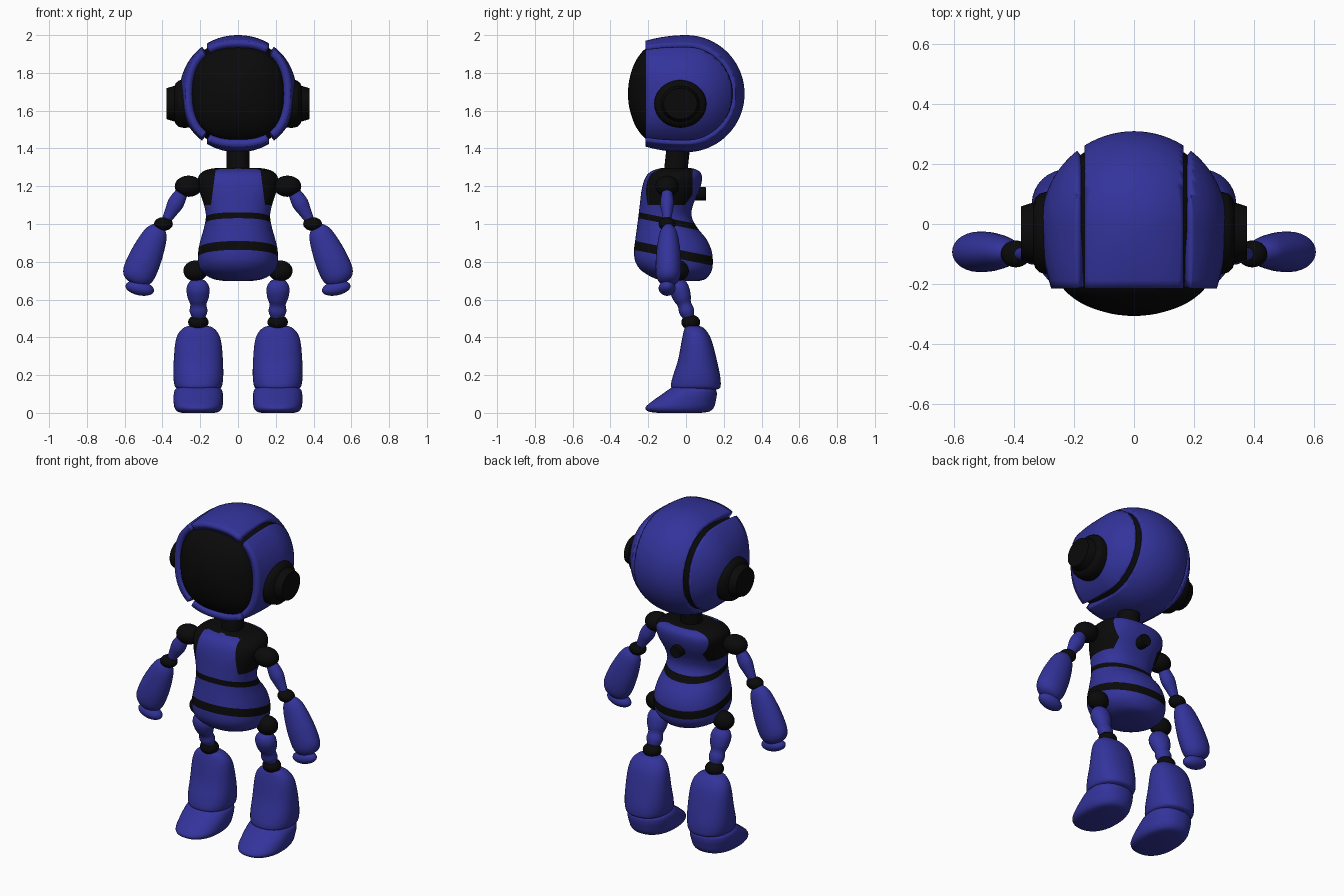
import bpy, bmesh, math
from mathutils import Vector, Matrix

if "Cube" in bpy.data.objects:
    bpy.data.objects.remove(bpy.data.objects["Cube"])


def material(name, rgb):
    m = bpy.data.materials.new(name)
    m.diffuse_color = (*rgb, 1)
    m.use_nodes = True
    m.node_tree.nodes["Principled BSDF"].inputs["Base Color"].default_value = m.diffuse_color
    return m


BLUE = material("blue", (0.033, 0.033, 0.33))
BLACK = material("black", (0.003, 0.003, 0.003))


def finish(name, bm, mats, angle=40):
    bmesh.ops.recalc_face_normals(bm, faces=bm.faces)
    me = bpy.data.meshes.new(name)
    bm.to_mesh(me)
    bm.free()
    ob = bpy.data.objects.new(name, me)
    bpy.context.collection.objects.link(ob)
    for m in mats:
        me.materials.append(m)
    bpy.ops.object.select_all(action='DESELECT')
    ob.select_set(True)
    bpy.context.view_layer.objects.active = ob
    bpy.ops.object.shade_smooth_by_angle(angle=math.radians(angle))
    return ob


def smooth_rows(rows, steps):
    """Catmull-Rom interpolation of the cross-section table."""
    if steps < 2:
        return rows
    out = []
    for i in range(len(rows) - 1):
        quad = [rows[max(i - 1, 0)], rows[i], rows[i + 1], rows[min(i + 2, len(rows) - 1)]]
        for k in range(steps):
            t = k / steps
            out.append([0.5 * (2 * b + (c - a) * t + (2 * a - 5 * b + 4 * c - d) * t * t
                               + (3 * b - a - 3 * c + d) * t ** 3) for a, b, c, d in zip(*quad)])
    return out + [rows[-1]]


def loft(rows, steps=4, seg=40, caps=(True, True), mat=Matrix()):
    """Rows are (z, centre x, centre y, radius x, radius y, squareness)."""
    bm = bmesh.new()
    rings = []
    for z, cx, cy, rx, ry, n in smooth_rows(rows, steps):
        ring = []
        for i in range(seg):
            a = 2 * math.pi * i / seg
            c, s = math.cos(a), math.sin(a)
            k = (abs(c) ** n + abs(s) ** n) ** (-1 / n)
            ring.append(bm.verts.new(mat @ Vector((cx + rx * c * k, cy + ry * s * k, z))))
        rings.append(ring)
    for a, b in zip(rings, rings[1:]):
        for i in range(seg):
            j = (i + 1) % seg
            bm.faces.new((a[i], a[j], b[j], b[i]))
    if caps[0]:
        bm.faces.new(rings[0])
    if caps[1]:
        bm.faces.new(rings[-1])
    return bm


def ball(name, centre, radii, mat, tilt=0):
    bm = bmesh.new()
    m = Matrix.Translation(centre) @ Matrix.Rotation(tilt, 4, 'Y') @ Matrix.Diagonal((*radii, 1))
    bmesh.ops.create_uvsphere(bm, u_segments=28, v_segments=18, radius=1, matrix=m)
    return finish(name, bm, [mat])


def limb(name, p, q, radii, mat, squash=1.0):
    """Round limb from p to q with (fraction, radius) stations."""
    p, q = Vector(p), Vector(q)
    d = q - p
    rot = Vector((0, 0, 1)).rotation_difference(d).to_matrix().to_4x4()
    rows = [(t * d.length, 0, 0, r, r * squash, 2) for t, r in radii]
    return finish(name, loft(rows, 4, 28, mat=Matrix.Translation(p) @ rot), [mat])


def cut(bm, co, no):
    bmesh.ops.bisect_plane(bm, geom=bm.verts[:] + bm.edges[:] + bm.faces[:],
                           plane_co=co, plane_no=no, dist=1e-5)


# ---------- head: local z runs front to back ----------
HEAD = Matrix.Translation((0, 0, 1.69)) @ Matrix.Rotation(math.radians(-90), 4, 'X')
R = 0.31
face = [(-.308, 0, 0, .004, .004, 2), (-.30, 0, 0, .075, .075, 2.1), (-.275, 0, 0, .155, .155, 2.4),
        (-.24, 0, 0, .212, .212, 2.6), (-.20, 0, 0, .245, .245, 2.5), (-.1, 0, 0, .275, .275, 2.1),
        (0, 0, 0, .292, .292, 2)]
face += [(.292 * math.sin(a), 0, 0, .292 * math.cos(a), .292 * math.cos(a), 2)
         for a in (.3, .6, .9, 1.2, 1.4, 1.55)]
finish("head_core_and_visor", loft(face, 4, 56, mat=HEAD), [BLACK])

shell = []
for i in range(9):
    y = -.215 * (1 - i / 8)
    f = (y / .215) ** 2
    shell.append((y, 0, 0, R - .033 * f, R - .03 * f, 2.06 + .5 * f))
for i in range(1, 21):
    a = math.pi / 2 * i / 20.2
    shell.append((R * math.sin(a), 0, 0, R * math.cos(a), R * math.cos(a), 2.06))
bm = loft(shell, 1, 72, (False, True), HEAD)
for x in (-.19, -.165, .165, .19):
    cut(bm, (x, 0, 0), (1, 0, 0))
gap = [f for f in bm.faces if .165 < abs(f.calc_center_median().x) < .19]
bmesh.ops.delete(bm, geom=gap, context='FACES')
helmet = finish("helmet_plates", bm, [BLUE])
sol = helmet.modifiers.new("thickness", 'SOLIDIFY')
sol.thickness = .038
sol.offset = -1

# ---------- neck ----------
limb("neck", (0, -.058, 1.25), (0, -.038, 1.43), [(0, .062), (.5, .062), (1, .062)], BLACK)

# ---------- torso: (z, front y, back y, half width, squareness) ----------
prof = [(.697, -.09, .06, .06, 2), (.71, -.16, .105, .135, 2), (.75, -.232, .135, .195, 2.1),
        (.80, -.268, .142, .211, 2.2), (.86, -.275, .135, .21, 2.2), (.92, -.268, .108, .197, 2.2),
        (.98, -.26, .06, .18, 2.2), (1.04, -.252, .03, .17, 2.3), (1.10, -.245, .037, .18, 2.4),
        (1.18, -.235, .072, .205, 2.5), (1.24, -.218, .085, .212, 2.5), (1.275, -.19, .075, .19, 2.5),
        (1.293, -.145, .04, .14, 2.3), (1.297, -.11, .0, .08, 2)]
bm = loft([(z, 0, (f + b) / 2, w, (b - f) / 2, n) for z, f, b, w, n in prof], 4, 56)
TILT = .2
bands = ((.808, .856), (.98, 1.012))
for lo, hi in bands:
    for c in (lo, hi):
        cut(bm, (0, 0, c), (0, TILT, 1))
for x in (-1, 1):
    cut(bm, (x * .13, 0, 1.2), (x, 0, .13))
cut(bm, (0, 0, 1.1), (0, 0, 1))
cut(bm, (0, .035, 0), (0, 1, 0))
for f in bm.faces:
    c = f.calc_center_median()
    level = c.z + TILT * c.y
    belt = any(lo < level < hi for lo, hi in bands)
    side = c.z > 1.1 and abs(c.x) + .13 * (c.z - 1.2) > .13 and c.y < .035
    collar = c.z > 1.288 and c.y > -.15
    f.material_index = int(belt or side or collar)
finish("torso", bm, [BLUE, BLACK])

# Knob on the back
limb("back_knob", (0, .02, 1.16), (0, .105, 1.16), [(0, .036), (.5, .036), (.95, .036), (1, .03)], BLACK)

# ---------- paired parts ----------
for s, tag in ((-1, "left"), (1, "right")):
    # Ear disc: stepped lathe pointing sideways
    ear = Matrix.Translation((0, -.03, 1.637)) @ Matrix.Rotation(s * math.pi / 2, 4, 'Y')
    rows = [(x, 0, 0, r, r * 1.08, 2) for x, r in
            ((.2, .125), (.29, .128), (.315, .122), (.33, .108), (.335, .095), (.378, .082))]
    finish(tag + "_ear", loft(rows, 1, 40, mat=ear), [BLACK], 30)

    # Arm
    ball(tag + "_shoulder", (s * .262, -.1, 1.2), (.073, .062, .056), BLACK)
    limb(tag + "_upper_arm", (s * .285, -.1, 1.19), (s * .385, -.1, 1.01),
         [(0, .025), (.2, .036), (.45, .043), (.7, .034), (1, .022)], BLUE, .85)
    ball(tag + "_elbow", (s * .395, -.1, 1.0), (.05, .045, .036), BLACK)
    limb(tag + "_forearm", (s * .415, -.093, .995), (s * .55, -.093, .682),
         [(0, .012), (.03, .035), (.15, .062), (.4, .08), (.65, .088), (.85, .084), (.96, .06), (1, .02)],
         BLUE, .77)
    ball(tag + "_hand", (s * .52, -.1, .66), (.077, .045, .038), BLUE, -s * .2)

    # Leg
    ball(tag + "_hip", (s * .225, -.04, .752), (.064, .055, .055), BLACK)
    limb(tag + "_thigh", (s * .213, -.052, .705), (s * .208, .018, .495),
         [(0, .02), (.06, .045), (.22, .061), (.45, .056), (.62, .043), (.8, .047), (1, .03)], BLUE, .85)
    ball(tag + "_knee", (s * .21, .025, .48), (.054, .05, .04), BLACK)
    shin = [(.462, .01, .06, .04), (.452, -.005, .09, .075), (.42, -.015, .118, .106),
            (.37, -.025, .14, .122), (.28, -.042, .163, .13), (.2, -.068, .18, .132),
            (.15, -.08, .184, .127), (.13, -.075, .178, .115), (.12, -.05, .15, .08)]
    finish(tag + "_shin", loft([(z, s * .21, (f + b) / 2, w, (b - f) / 2, 2.3)
                                for z, f, b, w in shin]), [BLUE])
    foot = [(.0, -.15, .08, .085), (.008, -.2, .125, .112), (.03, -.214, .148, .127),
            (.065, -.175, .158, .131), (.1, -.125, .163, .13), (.125, -.09, .155, .122),
            (.142, -.06, .11, .095), (.147, -.03, .06, .05)]
    finish(tag + "_foot", loft([(z, s * .21, (f + b) / 2, w, (b - f) / 2, 2.3)
                                for z, f, b, w in foot]), [BLUE])
